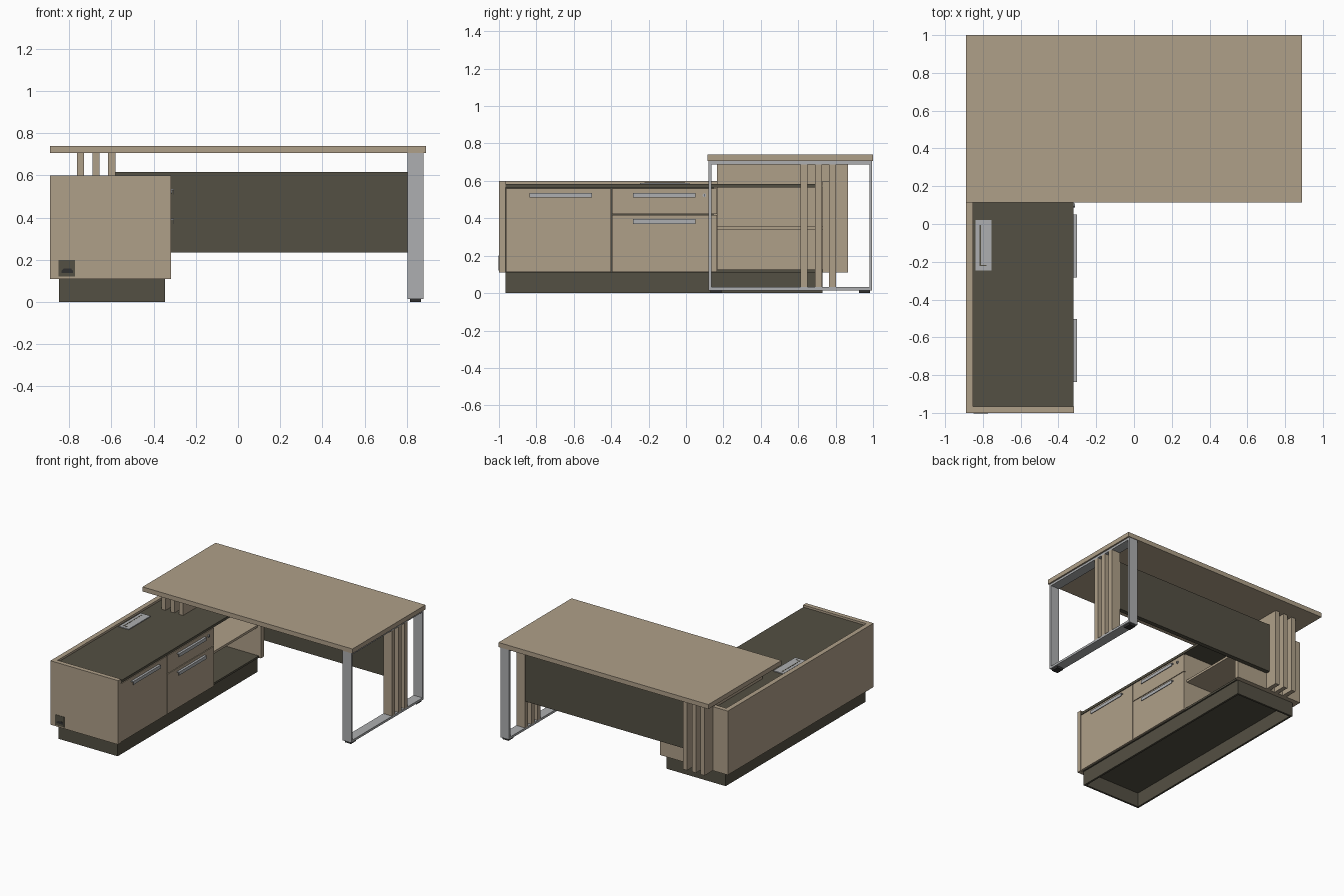
import bpy
import bmesh

default = bpy.data.objects.get("Cube")
if default:
    bpy.data.objects.remove(default, do_unlink=True)


def material(name, rgb):
    m = bpy.data.materials.new(name)
    m.use_nodes = True
    m.diffuse_color = (*rgb, 1)
    m.node_tree.nodes["Principled BSDF"].inputs["Base Color"].default_value = (*rgb, 1)
    return m


WOOD = material("pale_wood", (0.43, 0.35, 0.25))
DARK = material("dark_olive", (0.088, 0.08, 0.056))
METAL = material("grey_metal", (0.42, 0.43, 0.44))
BLACK = material("black_rubber", (0.03, 0.03, 0.03))


def finish(name, bm, mat):
    bmesh.ops.recalc_face_normals(bm, faces=bm.faces)
    mesh = bpy.data.meshes.new(name)
    bm.to_mesh(mesh)
    bm.free()
    mesh.materials.append(mat)
    ob = bpy.data.objects.new(name, mesh)
    bpy.context.collection.objects.link(ob)
    return ob


def box(name, xs, ys, zs, mat):
    """Box from its (low, high) range on each axis."""
    bm = bmesh.new()
    bmesh.ops.create_cube(bm, size=1)
    for v in bm.verts:
        v.co = [r[0] if c < 0 else r[1] for c, r in zip(v.co, (xs, ys, zs))]
    return finish(name, bm, mat)


def prism(name, profile, axis, span, mat):
    """Extrude a 2D outline along an axis (0 = x, 1 = y, 2 = z)."""
    bm = bmesh.new()

    def point(p, d):
        co = list(p)
        co.insert(axis, d)
        return bm.verts.new(co)

    face = bm.faces.new([point(p, span[0]) for p in profile])
    new = bmesh.ops.extrude_face_region(bm, geom=[face])["geom"]
    for v in new:
        if isinstance(v, bmesh.types.BMVert):
            v.co[axis] = span[1]
    return finish(name, bm, mat)


# Main desktop
box("desktop", (-0.89, 0.89), (0.115, 1), (0.705, 0.74), WOOD)

# Closed metal leg frame with feet and infill slats
LEG_X = (0.803, 0.878)
for label, y in (("front", 0.12), ("back", 0.98)):
    box(f"{label}_leg", LEG_X, (y, y + 0.015), (0.015, 0.705), METAL)
for label, z in (("bottom", 0.015), ("top", 0.688)):
    box(f"{label}_leg_rail", LEG_X, (0.135, 0.98), (z, z + 0.017), METAL)
for label, y in (("front", 0.13), ("back", 0.925)):
    box(f"{label}_foot", (0.815, 0.867), (y, y + 0.06), (0, 0.015), BLACK)
for i in range(3):
    y = 0.613 + 0.076 * i
    box(f"leg_slat_{i + 1}", LEG_X, (y, y + 0.037), (0.032, 0.688), WOOD)

# Modesty panel between the leg and the cabinet slats
box("modesty_panel", (-0.58, 0.803), (0.767, 0.8), (0.235, 0.615), DARK)

# Angled slats resting on the cabinet and running down behind it
slat_outline = [(0.165, 0.582), (0.765, 0.582), (0.765, 0.11),
                (0.865, 0.11), (0.865, 0.705), (0.165, 0.705)]
for i in range(3):
    x = -0.763 + 0.074 * i
    prism(f"cabinet_slat_{i + 1}", slat_outline, 0, (x, x + 0.034), WOOD)

# Cabinet outer panels
box("cabinet_side_panel", (-0.89, -0.853), (-0.965, 0.73), (0.11, 0.6), WOOD)
box("cabinet_front_panel", (-0.89, -0.317), (-1, -0.965), (0.11, 0.6), WOOD)
box("cabinet_back_panel", (-0.89, -0.317), (0.73, 0.765), (0.11, 0.6), WOOD)
box("cabinet_top", (-0.853, -0.32), (-0.965, 0.73), (0.565, 0.584), DARK)
box("cabinet_bottom", (-0.853, -0.335), (-0.965, 0.73), (0.11, 0.125), DARK)

# Cabinet inside: body behind the drawers, divider and open shelf
box("drawer_body", (-0.853, -0.338), (-0.965, 0.15), (0.125, 0.565), DARK)
box("compartment_divider", (-0.853, -0.335), (0.15, 0.168), (0.125, 0.565), WOOD)
box("shelf", (-0.853, -0.345), (0.168, 0.73), (0.34, 0.358), WOOD)

# Hollow plinth
for label, x in (("left", -0.36), ("right", -0.848)):
    box(f"{label}_plinth_board", (x, x + 0.015), (-0.965, 0.73), (0, 0.11), DARK)
for label, y in (("front", -0.965), ("back", 0.715)):
    box(f"{label}_plinth_board", (-0.833, -0.36), (y, y + 0.015), (0, 0.11), DARK)

# Door and drawer fronts with lipped handles
fronts = [("door", (-0.962, -0.4), (0.113, 0.56), 0.51),
          ("upper_drawer", (-0.395, 0.166), (0.423, 0.56), 0.51),
          ("lower_drawer", (-0.395, 0.166), (0.113, 0.418), 0.37)]
for label, ys, zs, z in fronts:
    box(f"{label}_front", (-0.338, -0.32), ys, zs, WOOD)
    middle = sum(ys) / 2 + (0.011 if label == "door" else -0.001)
    lip = [(-0.32, z + 0.019), (-0.306, z + 0.019), (-0.306, z),
           (-0.302, z), (-0.302, z + 0.025), (-0.32, z + 0.025)]
    prism(f"{label}_handle", lip, 1, (middle - 0.167, middle + 0.167), METAL)

# Drawer lock
bm = bmesh.new()
bmesh.ops.create_cone(bm, cap_ends=True, segments=16, radius1=0.01, radius2=0.01, depth=0.008)
for v in bm.verts:
    v.co = (v.co.z - 0.317, v.co.x + 0.098, v.co.y + 0.523)
finish("drawer_lock", bm, METAL)
box("lock_slot", (-0.313, -0.3125), (0.096, 0.1), (0.517, 0.529), BLACK)

# Cable flap on the cabinet top
box("cable_flap_frame", (-0.84, -0.755), (-0.245, 0.02), (0.584, 0.59), METAL)
box("cable_flap_slot", (-0.818, -0.811), (-0.222, -0.005), (0.59, 0.591), DARK)
box("cable_flap_slot_end", (-0.811, -0.78), (-0.222, -0.216), (0.59, 0.591), DARK)

# Cable outlet on the cabinet front
box("cable_outlet", (-0.85, -0.772), (-1.002, -1), (0.12, 0.2), DARK)
opening = [(-0.835, 0.138), (-0.782, 0.138), (-0.782, 0.148),
           (-0.79, 0.158), (-0.825, 0.158), (-0.835, 0.148)]
prism("cable_outlet_opening", opening, 1, (-1.003, -1.002), BLACK)
